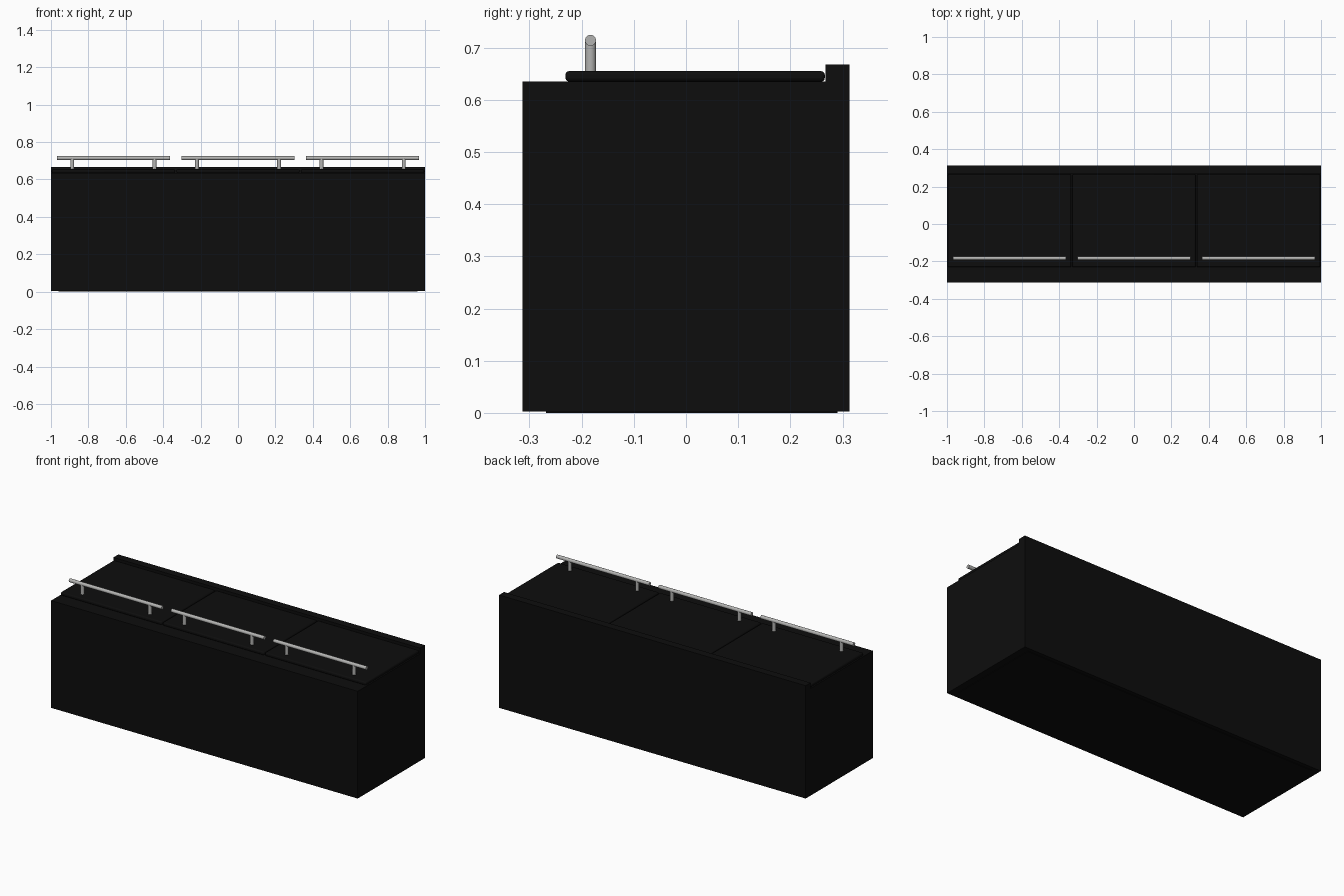
import bpy, bmesh, math
from mathutils import Matrix

if "Cube" in bpy.data.objects:
    bpy.data.objects.remove(bpy.data.objects["Cube"])


def material(name, rgb):
    m = bpy.data.materials.new(name)
    m.diffuse_color = (*rgb, 1)
    m.use_nodes = True
    m.node_tree.nodes["Principled BSDF"].inputs["Base Color"].default_value = m.diffuse_color
    return m


BLACK = material("matte black", (0.004, 0.004, 0.004))
STEEL = material("brushed steel", (0.45, 0.45, 0.44))


def finish(name, bm, mat):
    bmesh.ops.recalc_face_normals(bm, faces=bm.faces)
    mesh = bpy.data.meshes.new(name)
    bm.to_mesh(mesh)
    bm.free()
    mesh.materials.append(mat)
    ob = bpy.data.objects.new(name, mesh)
    bpy.context.collection.objects.link(ob)
    return ob


def box(name, x0, x1, y0, y1, z0, z1, mat):
    bm = bmesh.new()
    bmesh.ops.create_cube(bm, size=1)
    for v in bm.verts:
        v.co = ((x0 + x1) / 2 + v.co.x * (x1 - x0),
                (y0 + y1) / 2 + v.co.y * (y1 - y0),
                (z0 + z1) / 2 + v.co.z * (z1 - z0))
    return finish(name, bm, mat)


def smooth(ob):
    bpy.ops.object.select_all(action='DESELECT')
    ob.select_set(True)
    bpy.context.view_layer.objects.active = ob
    bpy.ops.object.shade_smooth_by_angle(angle=math.radians(40))


def cylinder(name, r, length, matrix):
    bm = bmesh.new()
    bmesh.ops.create_cone(bm, cap_ends=True, segments=24, radius1=r, radius2=r,
                          depth=length, matrix=matrix)
    ob = finish(name, bm, STEEL)
    smooth(ob)
    return ob


# Cabinet with raised rear ledge: L-shaped profile extruded along x
profile = [(-0.313, 0.003), (0.313, 0.003), (0.313, 0.668),
           (0.267, 0.668), (0.267, 0.635), (-0.313, 0.635)]
bm = bmesh.new()
face = bm.faces.new([bm.verts.new((-1, y, z)) for y, z in profile])
ext = bmesh.ops.extrude_face_region(bm, geom=[face])["geom"]
bmesh.ops.translate(bm, vec=(2, 0, 0),
                    verts=[g for g in ext if isinstance(g, bmesh.types.BMVert)])
finish("cabinet_body", bm, BLACK)

# Thin base plate
box("base_plate", -0.96, 0.96, -0.268, 0.29, 0, 0.003, BLACK)

# Three lids with rounded edges, each with a bar handle on two posts
HANDLE_Y, BAR_Z, R = -0.183, 0.714, 0.0105
for side, cx in (("left", -0.666), ("middle", 0), ("right", 0.666)):
    lid = box(side + "_lid", cx - 0.33, cx + 0.33, -0.231, 0.266, 0.635, 0.655, BLACK)
    bev = lid.modifiers.new("rounded edge", 'BEVEL')
    bev.width = 0.007
    bev.segments = 3
    smooth(lid)
    cylinder(side + "_handle_bar", R, 0.605,
             Matrix.Translation((cx, HANDLE_Y, BAR_Z)) @ Matrix.Rotation(math.pi / 2, 4, 'Y'))
    for i, dx in enumerate((-0.22, 0.22)):
        cylinder(f"{side}_handle_post_{i + 1}", R, BAR_Z - 0.65,
                 Matrix.Translation((cx + dx, HANDLE_Y, (BAR_Z + 0.65) / 2)))
